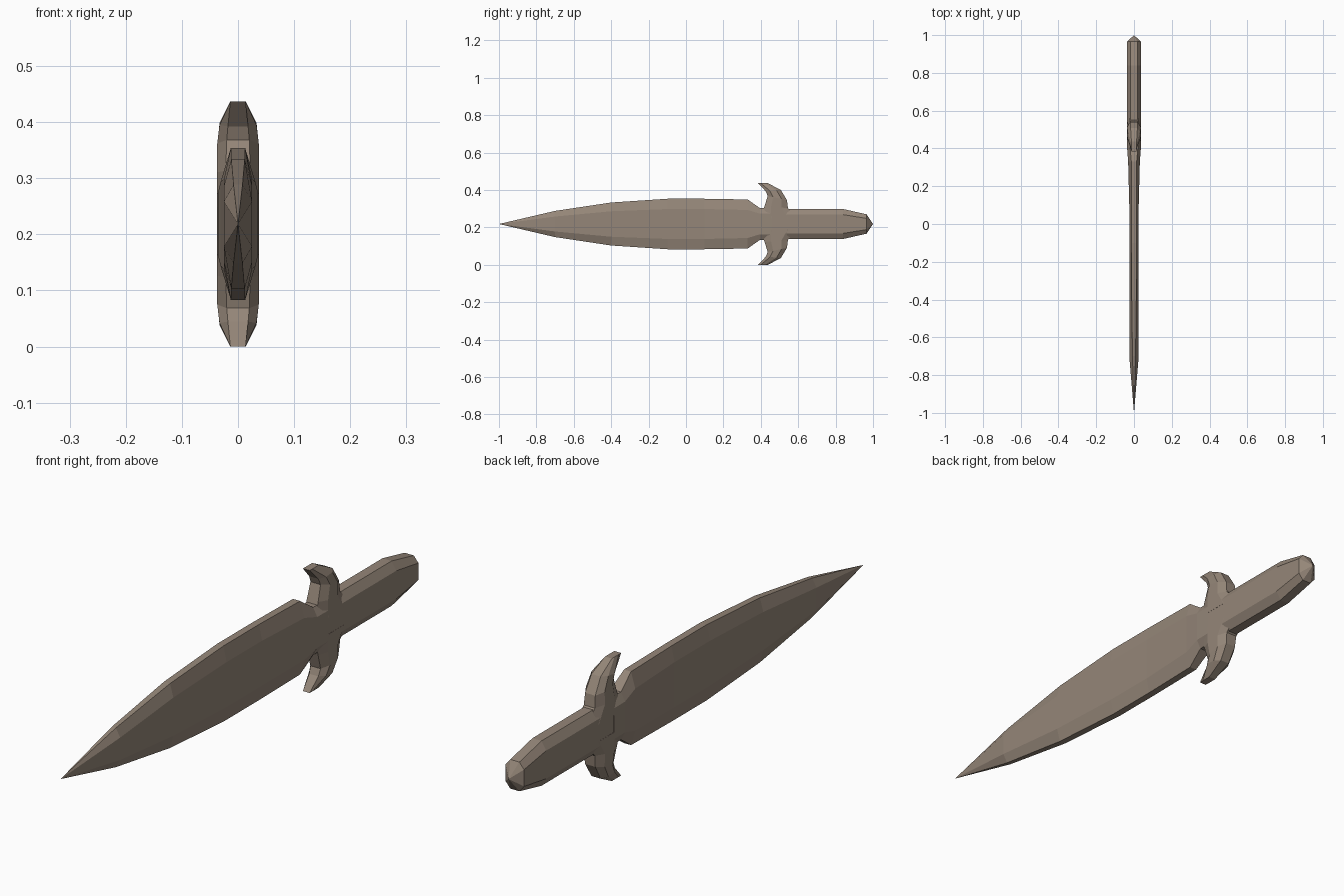
import bpy, bmesh

if "Cube" in bpy.data.objects:
    bpy.data.objects.remove(bpy.data.objects["Cube"])

ZC = 0.2185  # height of the dagger's centre line

mat = bpy.data.materials.new("bronze")
mat.diffuse_color = (0.30, 0.24, 0.19, 1)
mat.use_nodes = True
mat.node_tree.nodes["Principled BSDF"].inputs["Base Color"].default_value = mat.diffuse_color


def loft(name, rings):
    """Skin a list of rings; a one-point ring makes a tip, other ends are capped."""
    bm = bmesh.new()
    loops = [[bm.verts.new(p) for p in ring] for ring in rings]
    for a, b in zip(loops, loops[1:]):
        n = max(len(a), len(b))
        for i in range(n):
            j = (i + 1) % n
            if len(a) == 1:
                bm.faces.new((a[0], b[j], b[i]))
            elif len(b) == 1:
                bm.faces.new((a[i], a[j], b[0]))
            else:
                bm.faces.new((a[i], a[j], b[j], b[i]))
    for end in (loops[0], loops[-1]):
        if len(end) > 2:
            bm.faces.new(end)
    bmesh.ops.recalc_face_normals(bm, faces=bm.faces)
    mesh = bpy.data.meshes.new(name)
    bm.to_mesh(mesh)
    bm.free()
    mesh.materials.append(mat)
    ob = bpy.data.objects.new(name, mesh)
    bpy.context.collection.objects.link(ob)
    return ob


def octagon(y, flat_h, flat_x, edge_h, edge_x):
    """Cross-section with flat sides and narrow top and bottom edges."""
    q = [(flat_x, -flat_h), (flat_x, flat_h), (edge_x, edge_h), (-edge_x, edge_h),
         (-flat_x, flat_h), (-flat_x, -flat_h), (-edge_x, -edge_h), (edge_x, -edge_h)]
    return [(x, y, ZC + z) for x, z in q]


def horn_ring(front, back, side_x, edge_x, sign):
    """Octagonal slice across a horn from its front edge to its back edge."""
    def at(t, x):
        y = front[0] + (back[0] - front[0]) * t
        z = front[1] + (back[1] - front[1]) * t
        return (x, y, ZC + sign * z)
    return [at(0, edge_x), at(.28, side_x), at(.72, side_x), at(1, edge_x),
            at(1, -edge_x), at(.72, -side_x), at(.28, -side_x), at(0, -edge_x)]


# Blade, pointed at the front and necked in at the guard
loft("blade", [[(0, -1, ZC)]] + [octagon(*s) for s in [
    (-.70, .040, .025, .070, .008),
    (-.40, .068, .025, .115, .012),
    (-.10, .080, .025, .135, .013),
    (.10, .080, .025, .135, .013),
    (.33, .075, .031, .131, .014),
    (.395, .055, .036, .085, .020),
    (.46, .055, .037, .085, .020)]])

# Grip with a pointed pommel
loft("grip", [octagon(*s) for s in [
    (.44, .050, .0365, .080, .018),
    (.84, .050, .0365, .080, .018),
    (.965, .030, .0365, .052, .018)]] + [[(0, 1, ZC)]])

# Guard horns curling toward the blade
horn = [((.40, .03), (.60, .03), .037, .025),
        ((.42, .095), (.545, .085), .037, .022),
        ((.437, .150), (.54, .127), .037, .020),
        ((.427, .174), (.507, .182), .033, .018),
        ((.385, .2185), (.437, .2185), .0135, .0135)]
for label, sign in (("upper", 1), ("lower", -1)):
    loft(label + "_guard_horn", [horn_ring(*s, sign) for s in horn])
